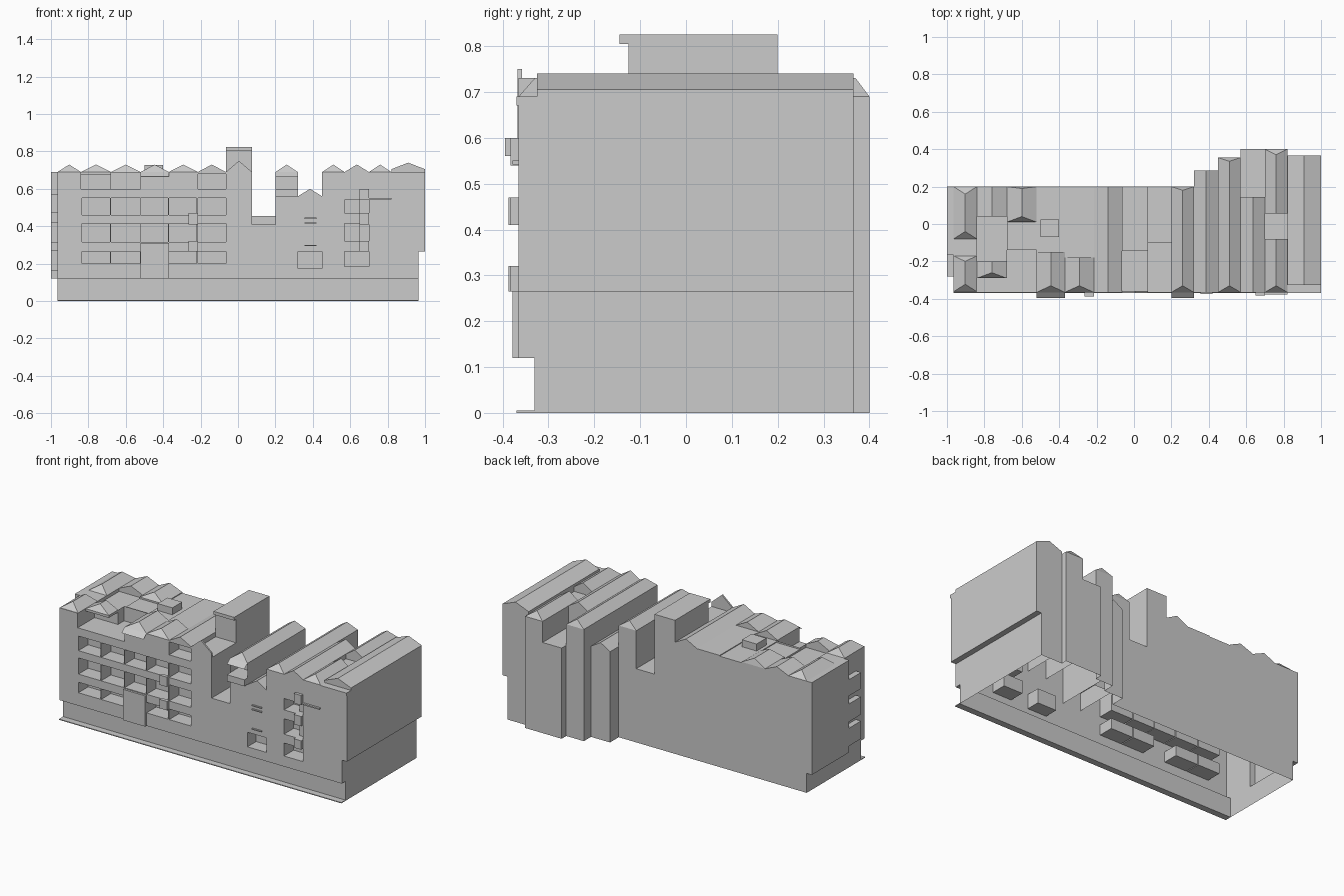
import bpy, bmesh

if "Cube" in bpy.data.objects:
    bpy.data.objects.remove(bpy.data.objects["Cube"])

F = -0.365  # main front plane


def make(name, quads):
    """Mesh object from a list of face corner lists."""
    bm = bmesh.new()
    for q in quads:
        bm.faces.new([bm.verts.new(p) for p in q])
    bmesh.ops.remove_doubles(bm, verts=bm.verts, dist=1e-5)
    bmesh.ops.recalc_face_normals(bm, faces=bm.faces)
    me = bpy.data.meshes.new(name)
    bm.to_mesh(me)
    bm.free()
    ob = bpy.data.objects.new(name, me)
    bpy.context.collection.objects.link(ob)
    return ob


def flat(x0, x1, y0, y1, z):
    return [(x0, y0, z), (x1, y0, z), (x1, y1, z), (x0, y1, z)]


def box(name, x0, x1, y0, y1, z0, z1):
    a, b = flat(x0, x1, y0, y1, z0), flat(x0, x1, y0, y1, z1)
    sides = [[a[i], a[(i + 1) % 4], b[(i + 1) % 4], b[i]] for i in range(4)]
    return make(name, [a[::-1], b] + sides)


def bay(name, x0, x1, y0, y1, zb, eave, peak=None, hip0=0, hip1=0):
    """Open-bottomed bay with a flat or gabled roof, hips optional at both ends."""
    a, b = flat(x0, x1, y0, y1, zb), flat(x0, x1, y0, y1, eave)
    skip = (0,) if y0 < -0.36 else ()
    q = []
    if eave - zb > 1e-4:
        q = [[a[i], a[(i + 1) % 4], b[(i + 1) % 4], b[i]] for i in range(4) if i not in skip]
    if not peak:
        return make(name, q + [b])
    xm = (x0 + x1) / 2
    r0, r1 = (xm, y0 + hip0, peak), (xm, y1 - hip1, peak)
    q += [[b[0], b[1], r0], [b[2], b[3], r1], [b[1], b[2], r1, r0], [b[3], b[0], r0, r1]]
    return make(name, q)


def walls(name, pts, z0, z1, closed=False):
    n = len(pts)
    q = []
    for i in range(n if closed else n - 1):
        (xa, ya), (xb, yb) = pts[i], pts[(i + 1) % n]
        q.append([(xa, ya, z0), (xb, yb, z0), (xb, yb, z1), (xa, ya, z1)])
    return make(name, q)


# front facade: rectangles (x0, x1, z0, z1, y), later ones override; y None = no wall
rects = [(-.965, 1, .12, .69, F), (.965, 1, .12, .265, None),
         (.075, .2, .41, .69, None), (.32, .45, .56, .69, None)]
cols = [(-.835, -.685), (-.68, -.525), (-.52, -.373), (-.37, -.222), (-.215, -.065)]
for i, (a, b) in enumerate(cols):
    for j, (z0, z1) in enumerate([(.2, .265), (.315, .415), (.46, .55)]):
        if not (i == 2 and j == 0):
            rects.append((a, b, z0, z1, -.27))
rects += [(-.84, -.68, .6, .69, -.2), (-.68, -.52, .6, .69, -.14),   # roof terraces
          (-.215, -.065, .6, .68, -.27), (.2, .32, .6, .68, -.28),   # top loggias
          (.32, .45, .175, .265, -.28)]
for z0, z1 in [(.185, .265), (.32, .415), (.47, .54)]:
    rects.append((.57, .7, z0, z1, -.27))
rects.append((.65, .7, .265, .6, -.33))


def facade():
    xs = sorted({v for r in rects for v in r[:2]})
    zs = sorted({v for r in rects for v in r[2:4]})

    def depth(i, k):
        if not (0 <= i < len(xs) - 1 and 0 <= k < len(zs) - 1):
            return None
        x, z = (xs[i] + xs[i + 1]) / 2, (zs[k] + zs[k + 1]) / 2
        d = None
        for x0, x1, z0, z1, y in rects:
            if x0 < x < x1 and z0 < z < z1:
                d = y
        return d
    q = []
    for i in range(len(xs) - 1):
        for k in range(len(zs) - 1):
            d = depth(i, k)
            if d is None:
                continue
            x0, x1, z0, z1 = xs[i], xs[i + 1], zs[k], zs[k + 1]
            q.append([(x0, d, z0), (x1, d, z0), (x1, d, z1), (x0, d, z1)])
            e = depth(i + 1, k)
            if e is not None and e != d:
                q.append([(x1, d, z0), (x1, e, z0), (x1, e, z1), (x1, d, z1)])
            e = depth(i, k + 1)
            if e is not None and e != d:
                q.append([(x0, d, z1), (x1, d, z1), (x1, e, z1), (x0, e, z1)])
    make("front_facade", q)


facade()

# plinth, lower and upper perimeter walls
back = [(.32, .2), (.32, .285), (.45, .285), (.45, .355), (.57, .355),
        (.57, .4), (.82, .4), (.82, .365)]
left = [(-.965, F), (-.965, -.165), (-1, -.165), (-1, .2)]
walls("plinth", [(-.965, -.33), (-.965, .2)] + back + [(.965, .365), (.965, -.33)], 0, .12, True)
walls("lower_walls", left + back + [(.965, .365), (.965, F)], .12, .265)
walls("upper_walls", left + back + [(1, .365), (1, F)], .265, .41)
make("overhang_soffits", [flat(-.965, .965, F, -.33, .12), flat(-1, -.965, -.165, .2, .12),
                          flat(.965, 1, F, .365, .265)])
box("ground_lip", -.965, .965, -.37, -.33, 0, .005)

B = .41
# left wing bays
bay("bay_1_front", -.965, -.84, F, -.165, B, .69)
bay("bay_1_rear", -1, -.84, -.165, .2, B, .69)
bay("bay_1_front_roof", -.965, -.84, -.362, -.17, .69, .69, .73, .04, .03)
bay("bay_1_rear_roof", -.965, -.84, -.08, .2, .69, .69, .73, .04, .04)
bay("bay_2_middle", -.84, -.68, -.2, .04, B, .67)
bay("bay_2_front_roof", -.84, -.68, -.29, -.2, .675, .69, .73, .03)
bay("bay_2_rear", -.84, -.68, .04, .2, B, .69, .725)
bay("bay_3_middle", -.68, -.52, -.14, .01, B, .68)
bay("bay_3_rear", -.68, -.52, .01, .2, B, .69, .73, .03, .01)
bay("bay_4_front", -.52, -.37, F, -.15, B, .69, .73, .035)
bay("bay_4_rear", -.52, -.37, -.15, .2, B, .685)
bay("bay_5_front", -.37, -.215, F, -.18, B, .69, .73, .035)
bay("bay_5_rear", -.37, -.215, -.18, .2, B, .69)
bay("bay_6", -.215, -.065, F, .2, B, .69, .73)
box("roof_hatch", -.5, -.4, -.07, .025, .68, .728)

# tower with thin front gable
bay("tower_terrace", -.065, .075, F, -.125, B, .66)
bay("tower", -.065, .075, -.125, .2, B, .825)
box("tower_cornice", -.065, .075, -.145, -.12, .805, .825)
g = [(-.065, .6), (.075, .6), (.075, .69), (.005, .75), (-.065, .69)]
pf, pb = [(x, -.368, z) for x, z in g], [(x, -.358, z) for x, z in g]
make("tower_front_gable", [pf, pb[::-1]] +
     [[pf[i], pf[(i + 1) % 5], pb[(i + 1) % 5], pb[i]] for i in range(5)])

# gap floor
bay("gap_floor_front", .075, .2, F, -.1, .3, .41)
bay("gap_floor_rear", .075, .2, -.1, .2, .3, .455)

# right wing bays
bay("bay_8", .2, .32, F, .2, B, .69, .73, .035, .02)
bay("bay_9", .32, .45, F, .285, B, .56, .6)
bay("bay_10", .45, .57, F, .355, B, .69, .73, .035, .02)
bay("bay_11", .57, .7, F, .145, B, .69, .73)
bay("bay_11_ledge", .57, .7, .145, .4, B, .56)
bay("bay_12_front", .7, .82, F, -.08, B, .69, .73, .035)
bay("bay_12_middle", .7, .82, -.08, .055, B, .66)
bay("bay_12_rear", .7, .82, .055, .4, B, .69, .73, 0, .03)
bay("bay_13", .82, 1, F, .365, B, .69)
bay("bay_13_roof", .82, 1, -.325, .365, .69, .705, .74)

# awnings over the projecting bays
for x0, x1 in [(-.52, -.37), (.2, .32)]:
    make("awning", [[(x0, -.395, .665), (x1, -.395, .665), (x1, F, .69), (x0, F, .69)]])
# balconies, entrance panel and ledges
box("loggia_parapet", .2, .32, -.395, F, .56, .6)
box("entrance_panel", -.52, -.37, -.378, F, .12, .31)
for z0, z1 in [(.265, .32), (.41, .47)]:
    box("small_balcony", -.265, -.215, -.387, F, z0, z1)
for z0, z1 in [(.265, .32), (.41, .47), (.54, .6)]:
    box("window_balcony", .65, .7, -.383, -.33, z0, z1)
for z0, z1 in [(.16, .27), (.31, .42), (.47, .57)]:
    box("side_balcony", -1, -.965, -.28, -.165, z0, z1)
for z in (.295, .415, .44):
    box("facade_bar", .355, .42, -.375, F, z, z + .006)
box("front_ledge", .7, .82, -.378, F, .542, .55)
box("eave_band", .82, 1, -.37, F, .67, .69)
